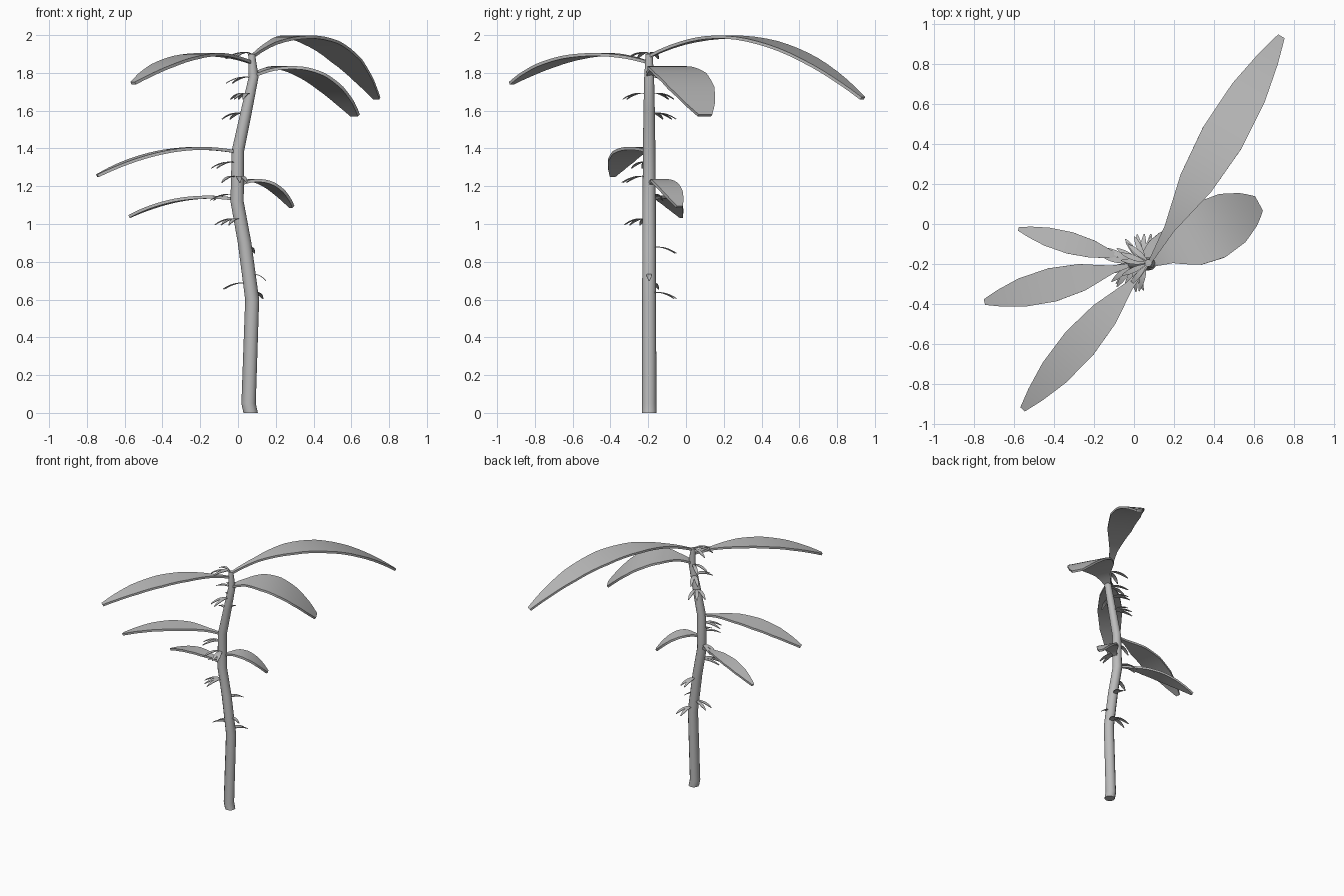
import bpy, bmesh, math
from mathutils import Vector

cube = bpy.data.objects.get("Cube")
if cube:
    bpy.data.objects.remove(cube, do_unlink=True)

grey = bpy.data.materials.new("plant grey")
grey.use_nodes = True
grey.diffuse_color = (0.5, 0.5, 0.5, 1)
grey.node_tree.nodes["Principled BSDF"].inputs["Base Color"].default_value = (0.5, 0.5, 0.5, 1)

STEM_Y = -0.195
# stem points: x, z, radius
STEM = [(0.067, 0, 0.038), (0.056, 0.05, 0.038), (0.075, 0.6, 0.037), (0.035, 0.9, 0.036),
        (-0.005, 1.12, 0.035), (0.0, 1.39, 0.033), (0.045, 1.6, 0.03), (0.083, 1.78, 0.026),
        (0.072, 1.9, 0.018)]
# leaf outline: position along the leaf, share of full width
OUTLINE = [(0, 0.08), (0.15, 0.25), (0.35, 0.8), (0.55, 1), (0.75, 0.85), (0.9, 0.5), (1, 0.17)]


def lookup(table, t):
    """Linear interpolation in a table of pairs."""
    for (a, va), (b, vb) in zip(table, table[1:]):
        if t <= b:
            return va + (vb - va) * (t - a) / (b - a)
    return table[-1][1]


def finish(bm, name, angle):
    bmesh.ops.recalc_face_normals(bm, faces=bm.faces)
    mesh = bpy.data.meshes.new(name)
    bm.to_mesh(mesh)
    bm.free()
    mesh.materials.append(grey)
    obj = bpy.data.objects.new(name, mesh)
    bpy.context.collection.objects.link(obj)
    bpy.ops.object.select_all(action='DESELECT')
    obj.select_set(True)
    bpy.context.view_layer.objects.active = obj
    bpy.ops.object.shade_smooth_by_angle(angle=math.radians(angle))


def loft(bm, rings):
    """Skin equal rings of points and cap both ends."""
    rows = [[bm.verts.new(p) for p in ring] for ring in rings]
    n = len(rows[0])
    for a, b in zip(rows, rows[1:]):
        for i in range(n):
            j = (i + 1) % n
            bm.faces.new((a[i], a[j], b[j], b[i]))
    bm.faces.new(rows[0])
    bm.faces.new(rows[-1])


def add_leaf(bm, base, tip, width, rise, thick, steps=20, blunt=1.0):
    """Arched leaf that rises above its base, then drops to the tip."""
    base, tip = Vector(base), Vector(tip)
    run = tip - base
    drop = run.z
    run.z = 0
    side = Vector((-run.y, run.x, 0)).normalized()
    lift = 2 * rise + 2 * math.sqrt(rise * rise - rise * drop)
    rings = []
    for i in range(steps + 1):
        t = i / steps
        mid = base + run * t
        mid.z += lift * t + (drop - lift) * t * t
        slope = (lift + 2 * (drop - lift) * t) / run.length
        normal = (Vector((0, 0, 1)) - run.normalized() * slope).normalized() * thick / 2
        half = side * width / 2 * lookup(OUTLINE, t) ** blunt
        rings.append([mid - half - normal, mid + half - normal, mid + half + normal, mid - half + normal])
    loft(bm, rings)


# stem
bm = bmesh.new()
loft(bm, [[(x + r * math.cos(k * math.tau / 12), STEM_Y + r * math.sin(k * math.tau / 12), z)
           for k in range(12)] for x, z, r in STEM])
finish(bm, "stem", 40)

# large leaves: base, tip, width, rise, outline bluntness
LEAVES = {
    "top_back_leaf": ((0.08, -0.19, 1.89), (0.735, 0.935, 1.665), 0.22, 0.1, 1),
    "upper_left_leaf": ((0.09, -0.19, 1.79), (0.62, 0.1, 1.575), 0.31, 0.038, 0.75),
    "top_front_leaf": ((0.07, -0.2, 1.855), (-0.555, -0.925, 1.745), 0.18, 0.042, 1),
    "middle_right_leaf": ((0, -0.2, 1.38), (-0.745, -0.39, 1.255), 0.17, 0.02, 1),
    "lower_right_leaf": ((-0.01, -0.18, 1.13), (-0.575, -0.025, 1.04), 0.11, 0.012, 1),
    "lower_left_leaf": ((0.01, -0.19, 1.21), (0.285, -0.035, 1.09), 0.14, 0.02, 0.8),
}
for name, (base, tip, width, rise, blunt) in LEAVES.items():
    bm = bmesh.new()
    add_leaf(bm, base, tip, width, rise, 0.016, blunt=blunt)
    finish(bm, name, 35)

# small sprouts: height on the stem, headings in degrees
SPROUTS = [(1.9, (160, 205, 230)), (1.77, (140, 175)), (1.685, (115, 135, 235, 255)),
           (1.58, (100, 125, 150)), (1.32, (195, 220)), (1.245, (235, 275, 290)),
           (1.15, (150, 170)), (1.02, (200, 225, 245)), (0.87, (70, 85)), (0.725, (0,)),
           (0.68, (160, 185)), (0.63, (65, 85))]
xs = [(z, x) for x, z, r in STEM]
bm = bmesh.new()
for z, headings in SPROUTS:
    for h in headings:
        a = math.radians(h)
        base = Vector((lookup(xs, z), STEM_Y, z))
        reach = 0.09 if h == 0 else 0.145
        tip = base + Vector((reach * math.cos(a), reach * math.sin(a), -0.025))
        add_leaf(bm, base, tip, 0.028, 0.008, 0.004, steps=8)
finish(bm, "small_sprouts", 35)
